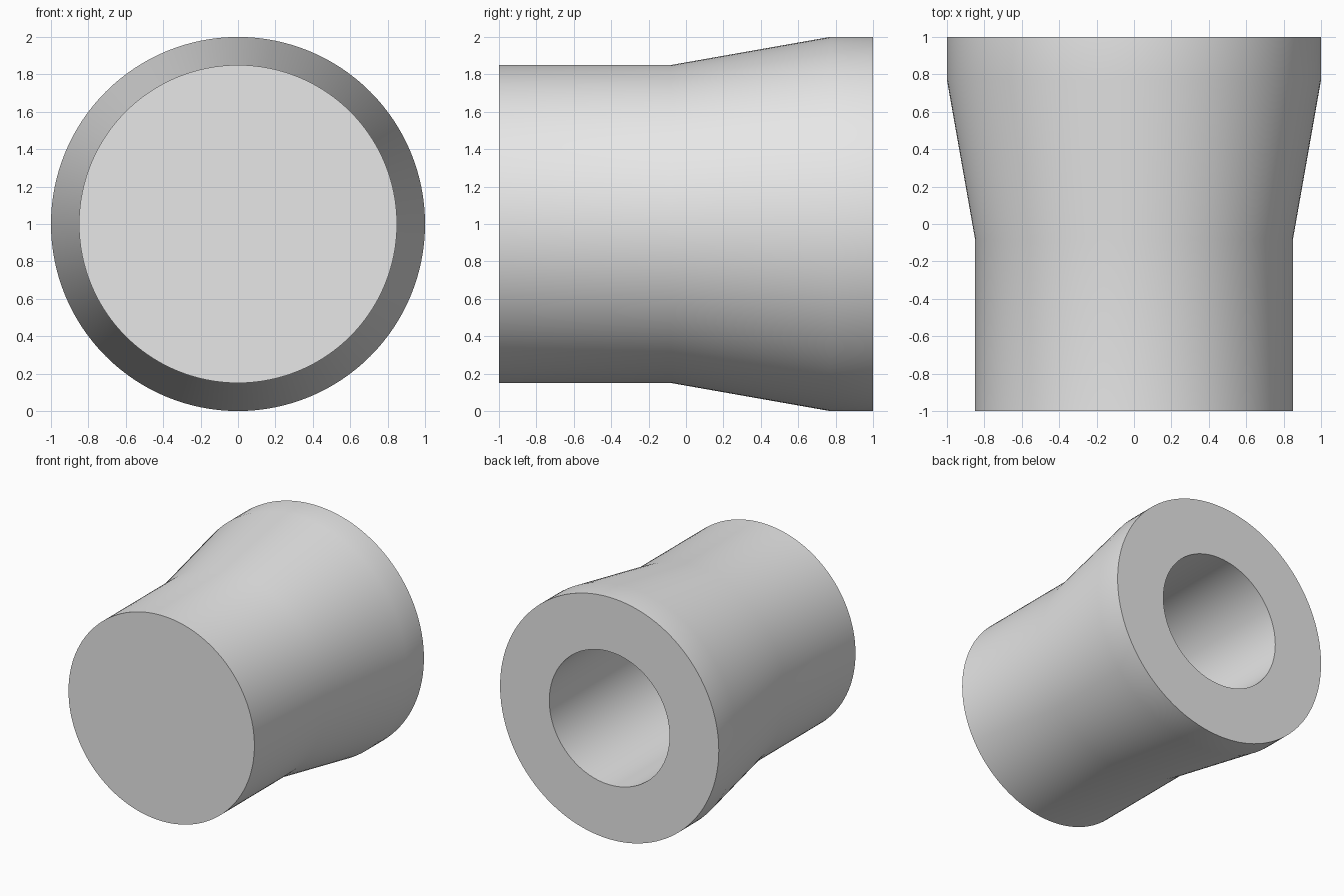
import bpy, bmesh, math

if "Cube" in bpy.data.objects:
    bpy.data.objects.remove(bpy.data.objects["Cube"])

SEGMENTS = 128
CENTRE_Z = 1.0

# Single plain grey
grey = bpy.data.materials.new("plain_grey")
grey.diffuse_color = (0.8, 0.8, 0.8, 1.0)
grey.use_nodes = True
grey.node_tree.nodes["Principled BSDF"].inputs["Base Color"].default_value = grey.diffuse_color

# (y, radius) profile: closed front, flared outside, flat back rim, blind bore
profile = [(-1.0, 0.85), (-0.08, 0.85), (0.77, 1.0), (1.0, 1.0),
           (1.0, 0.55), (-0.85, 0.55)]

bm = bmesh.new()
rings = []
for y, r in profile:
    ring = []
    for i in range(SEGMENTS):
        a = 2 * math.pi * i / SEGMENTS
        ring.append(bm.verts.new((r * math.cos(a), y, CENTRE_Z + r * math.sin(a))))
    rings.append(ring)

# Skin between neighbouring rings
for a, b in zip(rings, rings[1:]):
    for i in range(SEGMENTS):
        j = (i + 1) % SEGMENTS
        bm.faces.new((a[i], a[j], b[j], b[i]))

# Front cap and floor of the bore
bm.faces.new(rings[0])
bm.faces.new(rings[-1])
bmesh.ops.recalc_face_normals(bm, faces=bm.faces[:])

mesh = bpy.data.meshes.new("flared_sleeve")
bm.to_mesh(mesh)
bm.free()
mesh.materials.append(grey)
sleeve = bpy.data.objects.new("flared_sleeve", mesh)
bpy.context.collection.objects.link(sleeve)

# Smooth sides, sharp rims
bpy.context.view_layer.objects.active = sleeve
sleeve.select_set(True)
bpy.ops.object.shade_smooth_by_angle(angle=math.radians(30))
